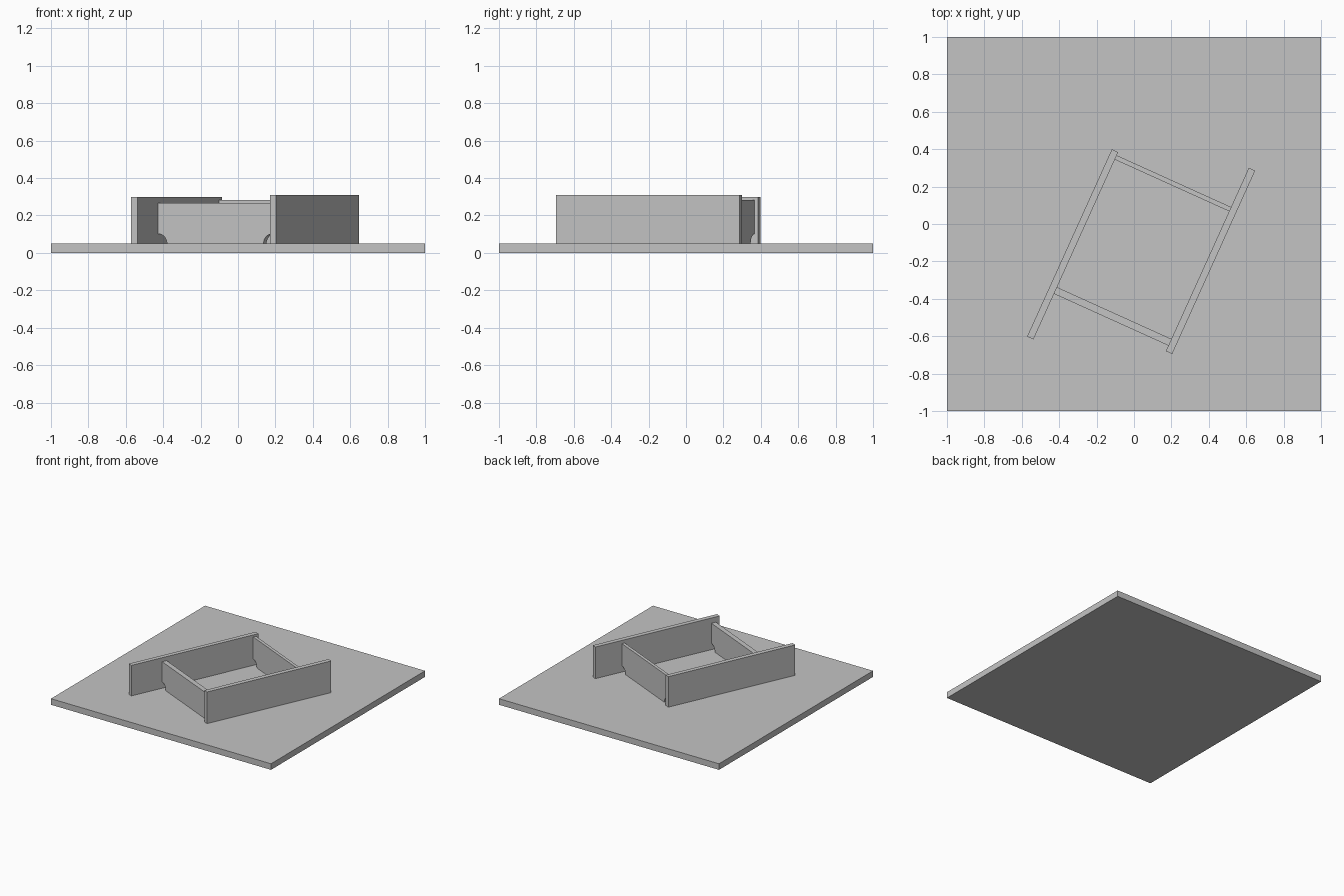
import bpy
import bmesh
import math
from mathutils import Matrix, Vector

cube = bpy.data.objects.get("Cube")
if cube:
    bpy.data.objects.remove(cube, do_unlink=True)

grey = bpy.data.materials.new("plain grey")
grey.use_nodes = True
colour = (0.55, 0.55, 0.55, 1)
grey.diffuse_color = colour
grey.node_tree.nodes["Principled BSDF"].inputs["Base Color"].default_value = colour

BASE = 0.05
ANGLE = math.radians(65.65)
ALONG = Vector((math.cos(ANGLE), math.sin(ANGLE), 0))
ACROSS = Vector((math.sin(ANGLE), -math.cos(ANGLE), 0))


def board(name, profile, thickness, origin, length_dir):
    """Extrude a (length, height) profile evenly about its centre plane."""
    up = Vector((0, 0, 1))
    side = length_dir.cross(up)
    bm = bmesh.new()
    start = origin - side * thickness / 2
    face = bm.faces.new([bm.verts.new(start + length_dir * a + up * h) for a, h in profile])
    extruded = bmesh.ops.extrude_face_region(bm, geom=[face])["geom"]
    moved = [v for v in extruded if isinstance(v, bmesh.types.BMVert)]
    bmesh.ops.translate(bm, verts=moved, vec=side * thickness)
    bmesh.ops.recalc_face_normals(bm, faces=bm.faces)
    mesh = bpy.data.meshes.new(name)
    bm.to_mesh(mesh)
    bm.free()
    mesh.materials.append(grey)
    obj = bpy.data.objects.new(name, mesh)
    bpy.context.collection.objects.link(obj)
    return obj


def rectangle(length, height):
    return [(0, 0), (length, 0), (length, height), (0, height)]


def notched(length, height, radius=0.052, steps=10):
    """Rectangle with a quarter round cut from each lower corner."""
    arc = [(radius * math.cos(t), radius * math.sin(t))
           for t in (math.pi / 2 * i / steps for i in range(steps + 1))]
    right = [(length - a, h) for a, h in arc]
    return right + [(length, height), (0, height)] + arc[::-1]


# Square base plate
board("base_plate", rectangle(2, BASE), 2, Vector((-1, 0, 0)), Vector((1, 0, 0)))

# Two long side boards: name, offset across, start, end, height
for name, offset, start, end, height in (
        ("left_long_board", 0.454, -0.549, 0.527, 0.26),
        ("right_long_board", -0.254, -0.784, 0.315, 0.25)):
    origin = ACROSS * offset + ALONG * start + Vector((0, 0, BASE))
    board(name, rectangle(end - start, height), 0.037, origin, ALONG)

# Two cross boards with rounded notches at the foot of each end
for name, position, thickness, height in (
        ("front_cross_board", -0.497, 0.039, 0.217),
        ("back_cross_board", 0.284, 0.025, 0.233)):
    origin = ACROSS * -0.2355 + ALONG * position + Vector((0, 0, BASE))
    board(name, notched(0.671, height), thickness, origin, ACROSS)
